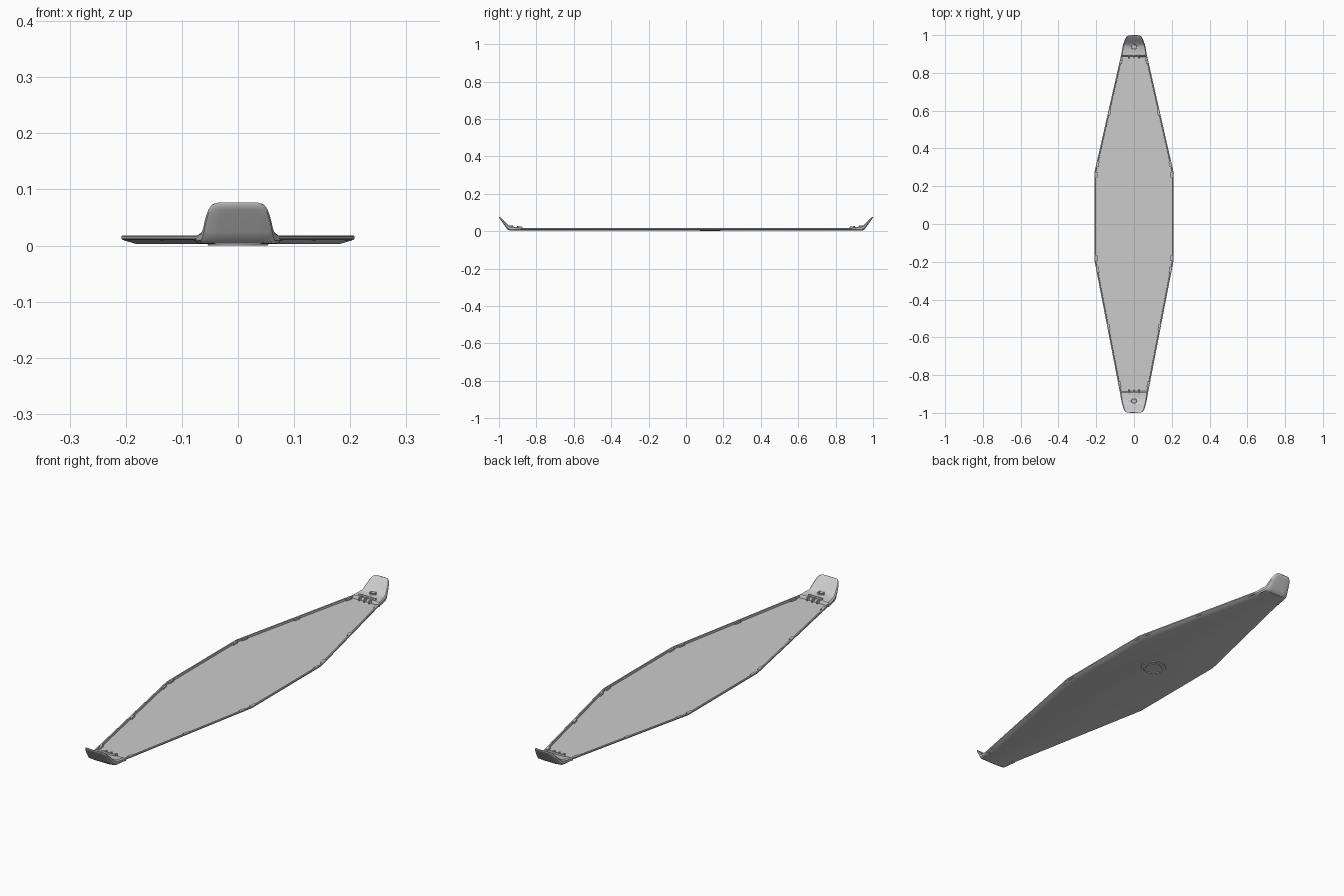
import bpy, bmesh, math
from mathutils import Vector

if "Cube" in bpy.data.objects:
    bpy.data.objects.remove(bpy.data.objects["Cube"])


def make_object(name, bm, bevel=0.0):
    bmesh.ops.recalc_face_normals(bm, faces=bm.faces)
    me = bpy.data.meshes.new(name)
    bm.to_mesh(me)
    bm.free()
    ob = bpy.data.objects.new(name, me)
    bpy.context.collection.objects.link(ob)
    bpy.ops.object.select_all(action='DESELECT')
    ob.select_set(True)
    bpy.context.view_layer.objects.active = ob
    if bevel:
        m = ob.modifiers.new("bevel", 'BEVEL')
        m.width, m.segments, m.limit_method = bevel, 2, 'ANGLE'
        m.angle_limit = math.radians(35)
        bpy.ops.object.modifier_apply(modifier=m.name)
    bpy.ops.object.shade_smooth_by_angle(angle=math.radians(35))
    return ob


def loft(rings, closed=False):
    """Join equal-length rings of points; cap the ends, or close into a loop."""
    bm = bmesh.new()
    vs = [[bm.verts.new(p) for p in r] for r in rings]
    n = len(vs[0])
    for i in range(len(vs) if closed else len(vs) - 1):
        a, b = vs[i], vs[(i + 1) % len(vs)]
        for k in range(n):
            bm.faces.new((a[k], a[(k + 1) % n], b[(k + 1) % n], b[k]))
    if not closed:
        bm.faces.new(vs[0])
        bm.faces.new(vs[-1])
    return bm


def box(name, loc, size, angle=0.0, bevel=0.0):
    bm = bmesh.new()
    bmesh.ops.create_cube(bm, size=1)
    bmesh.ops.scale(bm, vec=size, verts=bm.verts)
    ob = make_object(name, bm, bevel)
    ob.location = loc
    ob.rotation_euler.z = angle
    return ob


def circle(r, z, y=0.0, n=32):
    return [(r * math.cos(2 * math.pi * k / n), y + r * math.sin(2 * math.pi * k / n), z)
            for k in range(n)]


# Board: elongated octagonal tray with chamfered underside and a thin raised rim
half = [(0.065, -0.945), (0.075, -0.89), (0.208, -0.2), (0.208, 0.28), (0.067, 0.9), (0.058, 0.945)]
outline = half + [(-x, y) for x, y in reversed(half)]


def ring(inset, z):
    return [(math.copysign(abs(x) - inset, x), y, z) for x, y in outline]


make_object("board", loft([ring(0.026, 0.003), ring(0.003, 0.010), ring(0, 0.012), ring(0, 0.0165),
                           ring(0.0015, 0.018), ring(0.007, 0.018), ring(0.008, 0.009)]))

# Clips bridging the inside of the rim at the corners and along the tapers
clips = []
for i in (1, 2, 3):
    a, b = Vector(half[i]), Vector(half[i + 1])
    ang = math.atan2(b.y - a.y, b.x - a.x)
    for t in ((0.04, 0.96) if i == 2 else (0.06, 0.5, 0.94)):
        p = a.lerp(b, t)
        for s in (1, -1):
            box("rim_clip", (s * (p.x - 0.010), p.y, 0.0125), (0.03, 0.008, 0.009),
                ang if s > 0 else math.pi - ang)

# End tabs: flat pad that bends up into a rounded lip. Rows: |y|, top z, bottom z
rows = [(0.885, 0.012, 0.004), (0.891, 0.021, 0.004), (0.92, 0.024, 0.004), (0.940, 0.026, 0.004),
        (0.952, 0.034, 0.009), (0.963, 0.046, 0.024), (0.974, 0.057, 0.039),
        (0.984, 0.067, 0.053), (0.992, 0.074, 0.064), (0.998, 0.077, 0.073)]
widths = {"front": (-1, [.075, .074, .070, .066, .063, .060, .057, .053, .048, .038]),
          "back": (1, [.070, .068, .064, .060, .057, .053, .049, .045, .039, .030])}

for name, (s, ws) in widths.items():
    rings = []
    for (y, zt, zb), w in zip(rows, ws):
        cols = [-1, -0.92, -0.6, 0, 0.6, 0.92, 1]
        edge = 0.25 * (zt - zb)
        top = [(w * c, s * (y + 0.002 * (1 - c * c)), zt - (edge if abs(c) == 1 else 0)) for c in cols]
        bot = [(w * c, s * (y + 0.002 * (1 - c * c)), zb + (edge if abs(c) == 1 else 0))
               for c in reversed(cols)]
        rings.append(top + bot)
    tab = make_object(name + "_tab", loft(rings))

    # Blind screw hole in the pad
    cutter = make_object("hole_cutter", loft([circle(0.010, 0.014, s * 0.938),
                                              circle(0.010, 0.06, s * 0.938)]))
    cutter.hide_render = True
    m = tab.modifiers.new("hole", 'BOOLEAN')
    m.operation, m.object, m.solver = 'DIFFERENCE', cutter, 'EXACT'
    bpy.context.view_layer.objects.active = tab
    bpy.ops.object.modifier_apply(modifier=m.name)
    bpy.data.objects.remove(cutter)

    # Raised collar around the hole
    make_object(name + "_hole_collar", loft([circle(r, z, s * 0.938) for r, z in
                ((0.010, 0.020), (0.010, 0.030), (0.014, 0.030), (0.015, 0.020))], closed=True))

    # Stop bar and small ribs across the inner edge of the pad
    box(name + "_stop_bar", (0, s * 0.899, 0.024), (0.085 if s > 0 else 0.07, 0.007, 0.010), 0, 0.0015)
    for x in (-0.025, 0, 0.025):
        box(name + "_rib", (x, s * 0.886, 0.017), (0.006, 0.022, 0.014), 0, 0.001)

# Round foot plate under the board: outer ring and inner disc
make_object("foot_ring", loft([circle(r, z, 0.13, 48) for r, z in
            ((0.055, 0.004), (0.053, 0.0), (0.044, 0.0), (0.043, 0.004))], closed=True))
make_object("foot_disc", loft([circle(0.034, 0.004, 0.13, 48), circle(0.033, 0.001, 0.13, 48)]))
